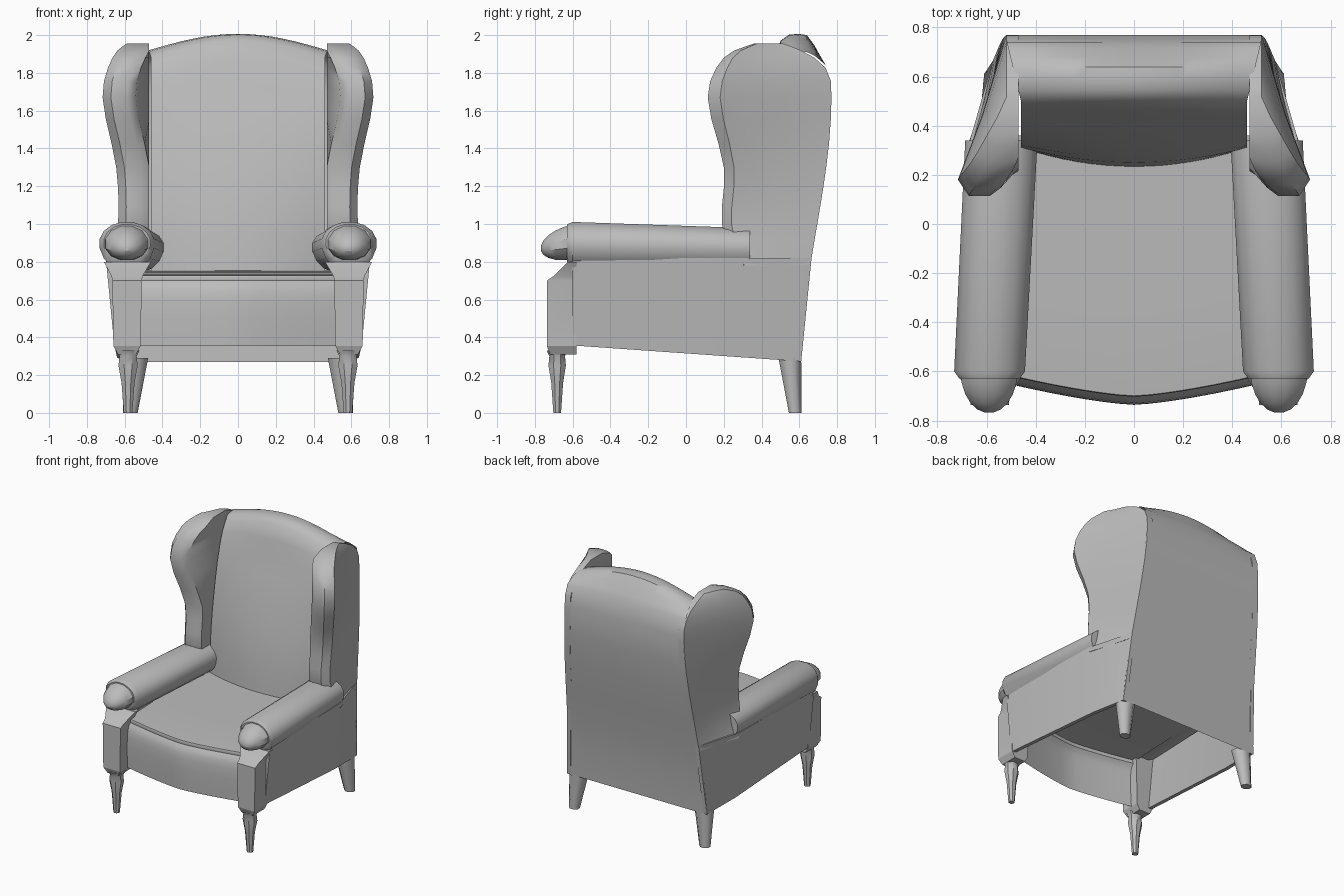
import bpy, bmesh, math
from mathutils import Vector

old = bpy.data.objects.get("Cube")
if old:
    bpy.data.objects.remove(old, do_unlink=True)

GREY = (.5, .5, .5, 1)
fabric = bpy.data.materials.new("grey_upholstery")
fabric.use_nodes = True
fabric.diffuse_color = GREY
fabric.node_tree.nodes["Principled BSDF"].inputs["Base Color"].default_value = GREY


def loft(name, rings, closed=True, mirror=True, angle=40):
    """Skin a list of equal-length point rings; closed rings get end caps."""
    bm = bmesh.new()
    rows = [[bm.verts.new(point) for point in ring] for ring in rings]
    count = len(rows[0])
    for lower, upper in zip(rows, rows[1:]):
        for i in range(count if closed else count - 1):
            j = (i + 1) % count
            bm.faces.new((lower[i], lower[j], upper[j], upper[i]))
    if closed:
        bm.faces.new(rows[0])
        bm.faces.new(rows[-1])
    bmesh.ops.recalc_face_normals(bm, faces=bm.faces)
    mesh = bpy.data.meshes.new(name)
    bm.to_mesh(mesh)
    bm.free()
    mesh.materials.append(fabric)
    obj = bpy.data.objects.new(name, mesh)
    bpy.context.collection.objects.link(obj)
    if mirror:
        obj.modifiers.new("mirror", "MIRROR")
    bpy.ops.object.select_all(action="DESELECT")
    obj.select_set(True)
    bpy.context.view_layer.objects.active = obj
    bpy.ops.object.shade_smooth_by_angle(angle=math.radians(angle))


def spline(points, steps=3):
    """Smooth curve that passes through every control point."""
    points = [Vector(point) for point in points]
    padded = [points[0]] + points + [points[-1]]
    curve = []
    for a, b, c, d in zip(padded, padded[1:], padded[2:], padded[3:]):
        for step in range(steps):
            t = step / steps
            bend = (a * 2 - b * 5 + c * 4 - d) * t + (b * 3 - a - c * 3 + d) * t * t
            curve.append(b + (c - a + bend) * t / 2)
    return curve + [points[-1]]


def clamp(value):
    return max(0, min(1, value))


def rear_y(z):
    """The rear leans backwards in a gentle S from the hem to the crest."""
    t = clamp((z - .27) / 1.4)
    return .61 + .16 * t * t * (3 - 2 * t)


def rear_x(z):
    """The rear panel narrows towards the crest."""
    return .52 + .07 * max(0, 1.6 - z)


def circle(count):
    turns = [math.tau * (i + .5) / count for i in range(count)]
    return [(math.cos(turn), math.sin(turn)) for turn in turns]


def flat_ring(x, y, rx, ry, z, count=8):
    return [(x + rx * c, y + ry * s, z) for c, s in circle(count)]


def upright_ring(x, y, z, rx, top, bottom, count=16):
    return [(x + rx * c, y, z + (top if s > 0 else bottom) * s) for c, s in circle(count)]


COLUMNS = [i / 8 for i in range(-8, 9)]

# Backrest: curved front, arched crest, then the leaning rear panel
front_curve = spline([(.31, .7), (.32, 1.1), (.4, 1.6), (.5, 1.88), (.64, 1.91), (.74, 1.84)])
rear_heights = [1.7 - (1.7 - .27) * i / 6 for i in range(7)]
rings = []
for u in COLUMNS:
    arch = .09 * math.cos(u * math.pi / 2)
    bulge = .08 * (1 - u * u)
    ring = []
    for y, z in front_curve:
        half_width = .46 + .06 * clamp(y * 4 - 2)
        lift = clamp(z * 8 - 14) * clamp((.74 - y) * 10)
        ring.append((u * half_width, y - bulge * clamp(1.7 - z), z + arch * lift))
    ring += [(u * rear_x(z), rear_y(z), z) for z in rear_heights]
    rings.append(ring)
loft("backrest", rings, closed=False, mirror=False)

# Seat: top sheet folding down into the bowed front apron
seat_curve = spline([(.36, .755), (-.6, .735), (-.7, .7), (-.735, .6), (-.73, .355)])
rings = []
for u in COLUMNS:
    bow = .09 * abs(u) ** 1.4
    rings.append([(u * .53, y + bow * clamp(-y * 2), z) for y, z in seat_curve])
loft("seat", rings, closed=False, mirror=False)

# Wings: height, front edge y and outer x; the rest follows by rule
wing_curve = spline([(.78, .27, .68), (1, .19, .635), (1.3, .2, .645),
                     (1.67, .115, .717), (1.88, .2, .665), (1.955, .36, .59)])
rings = []
for z, front, outer in wing_curve:
    rear = rear_y(z) - .27 * (max(0, z - 1.7) / .26) ** 3
    inner = max(.47, outer - .175)
    depth, width = rear - front, outer - inner
    edge = rear_x(z)
    rings.append([
        (edge, rear, z),
        ((edge + outer) / 2, front + depth / 2, z),
        (outer, front + depth / 10, z),
        (outer - width / 4, front, z),
        (inner + width / 4, front, z),
        (inner, front + depth / 20, z),
        (.47, front + depth / 2, z),
        (edge - .05, rear, z)])
loft("wing", rings, angle=45)

# Thin side panels below the arms: y, bottom x, top x
rings = []
for y, low, high in [(-.6, .655, .7), (.3, .64, .68), (.61, .61, .575)]:
    hem, top = .315 - .07 * y, .82
    top_y = max(y, rear_y(top)) if y > .5 else y
    rings.append([(low, y, hem), (high, top_y, top),
                  (high - .03, top_y, top), (low - .03, y, hem)])
loft("side_panel", rings)

# Arm rolls, drawn in slightly at the front rim
loft("arm_roll", [
    upright_ring(.54, .34, .88, .15, .1, .14),
    upright_ring(.588, -.6, .9, .147, .113, .15),
    upright_ring(.588, -.63, .9, .125, .1, .1)])

# Domed knobs on the arm fronts
rings = []
for i in range(6):
    angle = i * math.pi / 11
    reach, size = math.sin(angle), math.cos(angle)
    rings.append(upright_ring(.59, -.6 - .17 * reach, .9 - .03 * reach,
                              .12 * size, .1 * size, .09 * size, count=12))
loft("arm_knob", rings, angle=30)

# Square front posts flaring out below the arm rolls
post_levels = [(.31, .54, .635, -.72), (.355, .515, .66, -.737), (.7, .51, .665, -.737),
               (.725, .505, .67, -.7), (.8, .46, .71, -.625)]
loft("front_post", [
    [(left, front, z), (right, front, z), (right, -.58, z), (left, -.58, z)]
    for z, left, right, front in post_levels], angle=20)

# Turned front legs: height and radius
loft("front_leg", [flat_ring(.582, -.682, radius * 1.1, radius, z) for z, radius in
                   [(.33, .06), (.3, .045), (.25, .05), (.16, .034), (0, .022)]])

# Tapered rear legs
loft("rear_leg", [flat_ring(.545, .55, .075, .065, .29),
                  flat_ring(.57, .578, .042, .036, 0)], angle=50)
